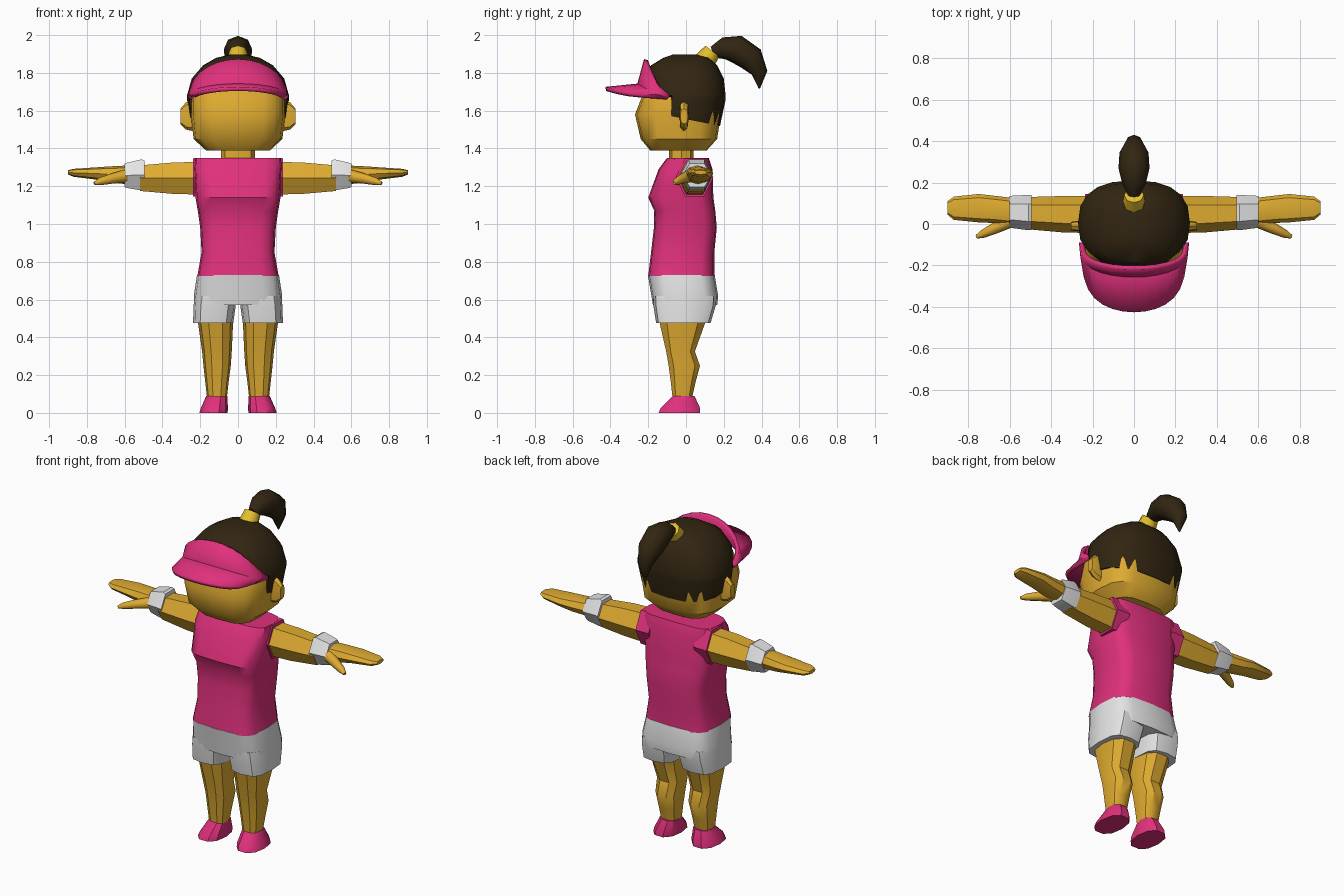
import bpy, bmesh
from math import sin, cos, pi, radians

if "Cube" in bpy.data.objects:
    bpy.data.objects.remove(bpy.data.objects["Cube"])


def material(name, *rgb):
    mat = bpy.data.materials.new(name)
    mat.use_nodes = True
    mat.diffuse_color = (*rgb, 1)
    mat.node_tree.nodes["Principled BSDF"].inputs["Base Color"].default_value = (*rgb, 1)
    return mat


SKIN = material("skin", .74, .41, .03)
PINK = material("pink", .74, .03, .2)
WHITE = material("white", .78, .78, .78)
HAIR = material("dark_brown_hair", .032, .019, .006)
YELLOW = material("yellow_tie", .78, .52, .026)


def finish(obj, mat, mirror=False, angle=35):
    """Assign colour, smooth shading and optional left-right symmetry."""
    bpy.ops.object.select_all(action='DESELECT')
    bpy.context.view_layer.objects.active = obj
    obj.select_set(True)
    if obj.type == 'CURVE':
        bpy.ops.object.convert(target='MESH')
        obj = bpy.context.view_layer.objects.active
    obj.data.materials.clear()
    obj.data.materials.append(mat)
    bpy.ops.object.shade_smooth_by_angle(angle=radians(angle))
    if mirror:
        obj.modifiers.new("Mirror", 'MIRROR')
    return obj


def add_mesh(name, bm):
    bmesh.ops.recalc_face_normals(bm, faces=bm.faces[:])
    mesh = bpy.data.meshes.new(name)
    bm.to_mesh(mesh)
    bm.free()
    obj = bpy.data.objects.new(name, mesh)
    bpy.context.collection.objects.link(obj)
    return obj


def skin_rows(bm, rows, closed):
    for lower, upper in zip(rows, rows[1:]):
        count = len(lower)
        for i in range(count if closed else count - 1):
            j = (i + 1) % count
            bm.faces.new((lower[i], lower[j], upper[j], upper[i]))


def loft(name, mat, sections, sides=12, power=2.5, axis='z', mirror=False, shape=None):
    """Skin rounded sections given as (position, a_min, a_max, b_min, b_max)."""
    def squash(v):
        return (1 if v > 0 else -1) * abs(v) ** (2 / power)
    angles = [2 * pi * i / sides for i in range(sides)]
    ring = [(squash(cos(a)), squash(sin(a))) for a in angles]
    wide, tall = max(p[0] for p in ring), max(p[1] for p in ring)
    bm = bmesh.new()
    rows = []
    for t, a0, a1, b0, b1 in sections:
        row = []
        for u, v in ring:
            a = (a0 + a1) / 2 + (a1 - a0) / 2 * u / wide
            b = (b0 + b1) / 2 + (b1 - b0) / 2 * v / tall
            co = (a, b, t) if axis == 'z' else (t, a, b)
            row.append(bm.verts.new(shape(*co) if shape else co))
        rows.append(row)
    skin_rows(bm, rows, True)
    bm.faces.new(rows[0])
    bm.faces.new(rows[-1])
    return finish(add_mesh(name, bm), mat, mirror)


def centred(*sections):
    return [(z, -w, w, y0, y1) for z, w, y0, y1 in sections]


def tube(name, mat, points, mirror=False):
    """Tapered round tube through (x, y, z, radius) points."""
    curve = bpy.data.curves.new(name, 'CURVE')
    curve.dimensions = '3D'
    curve.bevel_depth = 1
    curve.bevel_resolution = 2
    curve.use_fill_caps = True
    spline = curve.splines.new('POLY')
    spline.points.add(len(points) - 1)
    for p, (x, y, z, r) in zip(spline.points, points):
        p.co = (x, y, z, 1)
        p.radius = r
    obj = bpy.data.objects.new(name, curve)
    bpy.context.collection.objects.link(obj)
    return finish(obj, mat, mirror, 50)


# Head, neck and ears
loft("head", SKIN, centred(
    (1.39, .17, -.19, .11), (1.45, .235, -.24, .165), (1.58, .25, -.27, .185),
    (1.67, .25, -.235, .19), (1.75, .22, -.21, .17)), 16, 3.2)
loft("neck", SKIN, centred((1.3, .09, -.09, .04), (1.42, .09, -.09, .04)), 8)
loft("ear", SKIN, [(.23, -.035, .01, 1.49, 1.66), (.275, -.035, .015, 1.5, 1.645),
                   (.305, -.03, .01, 1.53, 1.61)], 8, 3, 'x', True)


# Hair cap: open over the face, lower towards the nape
def hairline(x, y, z):
    if z < 1.67:
        y = max(y, -.08)
    if z < 1.6:
        z -= .2 * y
    return x, y, z


loft("hair_cap", HAIR, centred(
    (1.555, .255, -.2, .18), (1.66, .27, -.2, .21), (1.68, .27, -.2, .21),
    (1.77, .245, -.215, .2), (1.84, .185, -.185, .165), (1.88, .115, -.12, .125),
    (1.897, .04, -.07, .06)), 20, 2.5, shape=hairline)

# Ponytail and tie
tube("hair_tie", YELLOW, [(0, .085, 1.845, .06), (0, .14, 1.915, .047)])
tube("ponytail", HAIR, [
    (0, .14, 1.91, .03), (0, .2, 1.93, .058), (0, .27, 1.925, .075),
    (0, .345, 1.875, .07), (0, .39, 1.8, .042), (0, .388, 1.718, .004)])

# Visor: upright band flowing into a curved brim
bm = bmesh.new()
rows = [[], [], []]
steps = 14
for i in range(steps + 1):
    a = pi * (i / steps - .5)
    s, c = sin(a), max(0, cos(a))
    bulge = c ** .6
    rows[0].append(bm.verts.new((.25 * s, -.09 - .122 * bulge, 1.685 + .185 * c)))
    rows[1].append(bm.verts.new((.255 * s, -.09 - .16 * bulge, 1.675 + .06 * c)))
    rows[2].append(bm.verts.new((.24 * s, -.1 - .325 * c ** .5, 1.665 + .05 * c)))
skin_rows(bm, rows, False)
visor = finish(add_mesh("visor", bm), PINK)
thick = visor.modifiers.new("Thickness", 'SOLIDIFY')
thick.thickness = .022
thick.offset = 0

# Sleeveless top
loft("top", PINK, centred(
    (.725, .215, -.2, .15), (.85, .193, -.185, .15), (.98, .2, -.17, .163),
    (1.07, .213, -.168, .155), (1.14, .225, -.2, .145), (1.29, .233, -.145, .14),
    (1.35, .23, -.1, .12)), 16, 4)
loft("armhole", PINK, [(.15, -.055, .145, 1.145, 1.35), (.237, -.055, .145, 1.145, 1.348)],
     6, 2, 'x', True)

# Arms, wristbands and hands
loft("arm", SKIN, [(.18, -.045, .135, 1.155, 1.33), (.35, -.04, .135, 1.16, 1.325),
                   (.52, -.025, .13, 1.175, 1.31)], 6, 2, 'x', True)
loft("wristband", WHITE, [(.495, -.03, .14, 1.18, 1.335), (.51, -.03, .14, 1.178, 1.342),
                          (.585, -.02, .137, 1.19, 1.325), (.6, -.018, .135, 1.195, 1.32)],
     6, 2, 'x', True)
loft("hand", SKIN, [(.58, -.005, .125, 1.21, 1.31), (.68, .005, .137, 1.22, 1.305),
                    (.75, .008, .145, 1.235, 1.3), (.87, .02, .132, 1.25, 1.292),
                    (.9, .045, .11, 1.262, 1.285)], 8, 2.3, 'x', True)
tube("thumb", SKIN, [(.59, .02, 1.255, .035), (.67, -.02, 1.24, .027),
                     (.73, -.048, 1.225, .02), (.76, -.062, 1.215, .009)], True)

# Shorts
loft("shorts_hips", WHITE, centred((.57, .233, -.175, .165), (.62, .234, -.183, .17),
                                   (.73, .217, -.202, .152)), 16, 3.6)
loft("shorts_leg", WHITE, [(.475, .025, .238, -.158, .13), (.57, .012, .235, -.173, .158),
                           (.62, .0, .23, -.175, .16)], 12, 3.2, mirror=True)

# Legs and shoes
loft("leg", SKIN, [(.07, .06, .163, -.07, .03), (.16, .05, .173, -.08, .05),
                   (.25, .038, .183, -.092, .074), (.325, .033, .19, -.105, .047),
                   (.5, .025, .215, -.145, .11)], 10, 2.5, mirror=True)
loft("shoe", PINK, [(0, .055, .205, -.145, .075), (.025, .053, .197, -.135, .075),
                    (.09, .057, .168, -.07, .045)], 10, 2.4, mirror=True)
